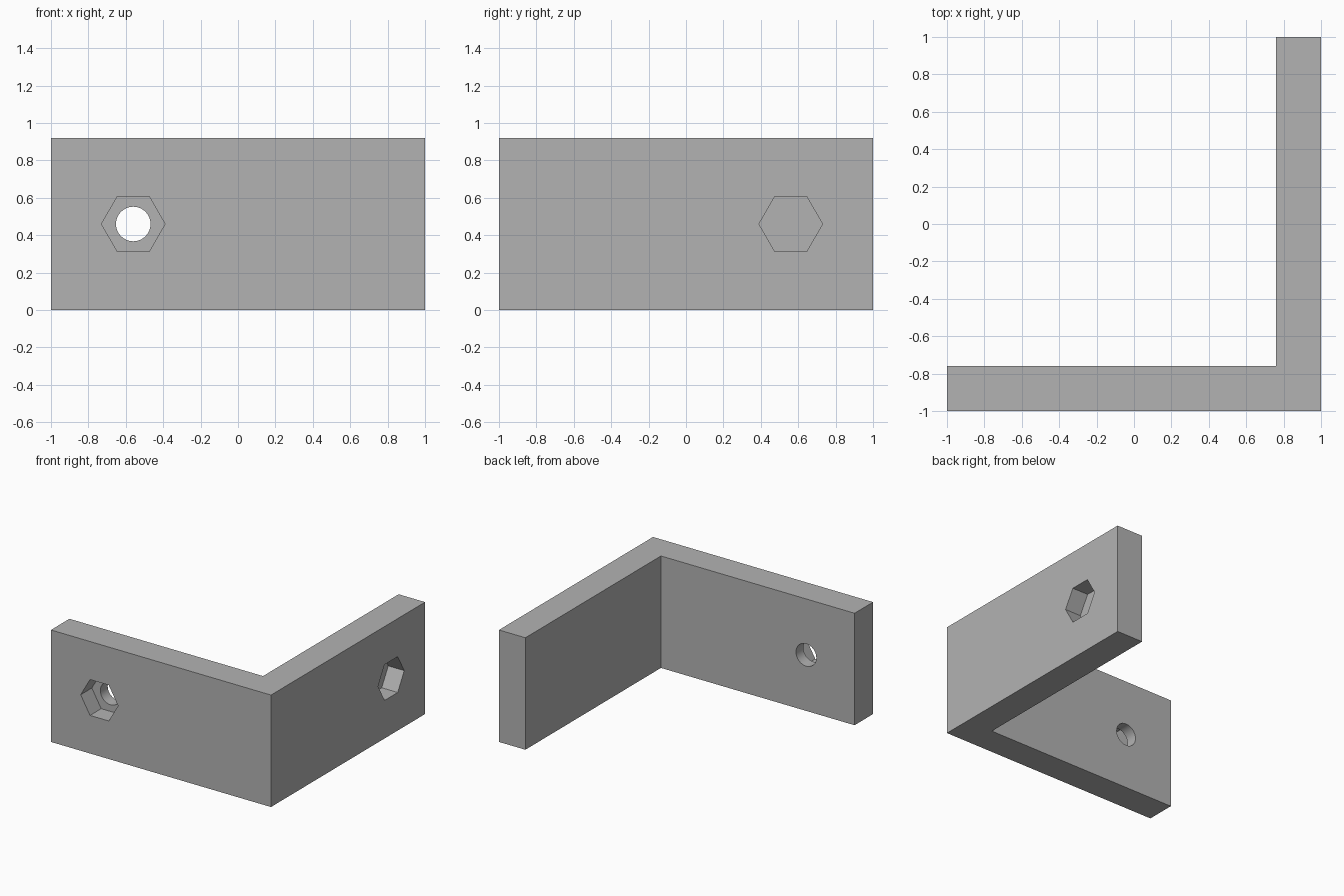
import bpy
import bmesh
from math import radians, pi
from mathutils import Matrix, Vector

if "Cube" in bpy.data.objects:
    bpy.data.objects.remove(bpy.data.objects["Cube"], do_unlink=True)

HEIGHT = 0.92
THICK = 0.24
HOLE = 0.56          # distance of each hole from the centre line
POCKET = 0.145       # depth of the nut pockets

grey = bpy.data.materials.new("plain grey")
grey.use_nodes = True
colour = (0.45, 0.45, 0.45, 1)
grey.diffuse_color = colour
grey.node_tree.nodes["Principled BSDF"].inputs["Base Color"].default_value = colour


def make_object(name, bm):
    bmesh.ops.recalc_face_normals(bm, faces=bm.faces)
    mesh = bpy.data.meshes.new(name)
    bm.to_mesh(mesh)
    bm.free()
    mesh.materials.append(grey)
    obj = bpy.data.objects.new(name, mesh)
    bpy.context.collection.objects.link(obj)
    return obj


def cutter(name, sides, radius, length, centre, rotation):
    """Prism with its axis turned into the wall and a corner level with its centre."""
    bm = bmesh.new()
    bmesh.ops.create_cone(bm, cap_ends=True, segments=sides, radius1=radius,
                          radius2=radius, depth=length)
    # put a corner on local x, whatever the side count
    first = max(bm.verts, key=lambda v: v.co.x).co
    angle = Vector((1, 0)).angle_signed(first.xy)
    bm.transform(Matrix.Rotation(angle, 4, 'Z'))
    bm.transform(Matrix.Translation(centre) @ rotation)
    obj = make_object(name, bm)
    obj.hide_render = True
    obj.hide_set(True)
    return obj


# L-shaped bracket, extruded from its plan
inner = 1 - THICK
plan = [(-1, -1), (1, -1), (1, 1), (inner, 1), (inner, -inner), (-1, -inner)]
bm = bmesh.new()
base = bm.faces.new([bm.verts.new((x, y, 0)) for x, y in plan])
top = bmesh.ops.extrude_face_region(bm, geom=[base])["geom"]
bmesh.ops.translate(bm, vec=(0, 0, HEIGHT),
                    verts=[g for g in top if isinstance(g, bmesh.types.BMVert)])
bracket = make_object("corner_bracket", bm)

# Round bolt hole and hexagonal nut pocket in each arm
tilt = Matrix.Rotation(pi / 2, 4, 'X')
turn = Matrix.Rotation(pi / 2, 4, 'Z')
mid = HEIGHT / 2
walls = {
    "front": (Vector((-HOLE, -1, mid)), tilt),
    "left": (Vector((1, HOLE, mid)), turn @ tilt),
}
cutters = []
for side, (centre, rotation) in walls.items():
    cutters.append(cutter(side + "_nut_pocket_cutter", 6, 0.17, POCKET * 2, centre, rotation))
    cutters.append(cutter(side + "_bolt_hole_cutter", 32, 0.0925, 1, centre, rotation))

for tool in cutters:
    cut = bracket.modifiers.new(tool.name, 'BOOLEAN')
    cut.operation = 'DIFFERENCE'
    cut.solver = 'EXACT'
    cut.object = tool

# Bake the cuts and drop the helpers
bpy.context.view_layer.update()
depsgraph = bpy.context.evaluated_depsgraph_get()
bracket_mesh = bpy.data.meshes.new_from_object(bracket.evaluated_get(depsgraph))
bracket.modifiers.clear()
bracket.data = bracket_mesh
for tool in cutters:
    bpy.data.objects.remove(tool, do_unlink=True)

# Smooth the hole walls, keep every corner sharp
for obj in bpy.context.selected_objects:
    obj.select_set(False)
bracket.select_set(True)
bpy.context.view_layer.objects.active = bracket
bpy.ops.object.shade_smooth_by_angle(angle=radians(30))
